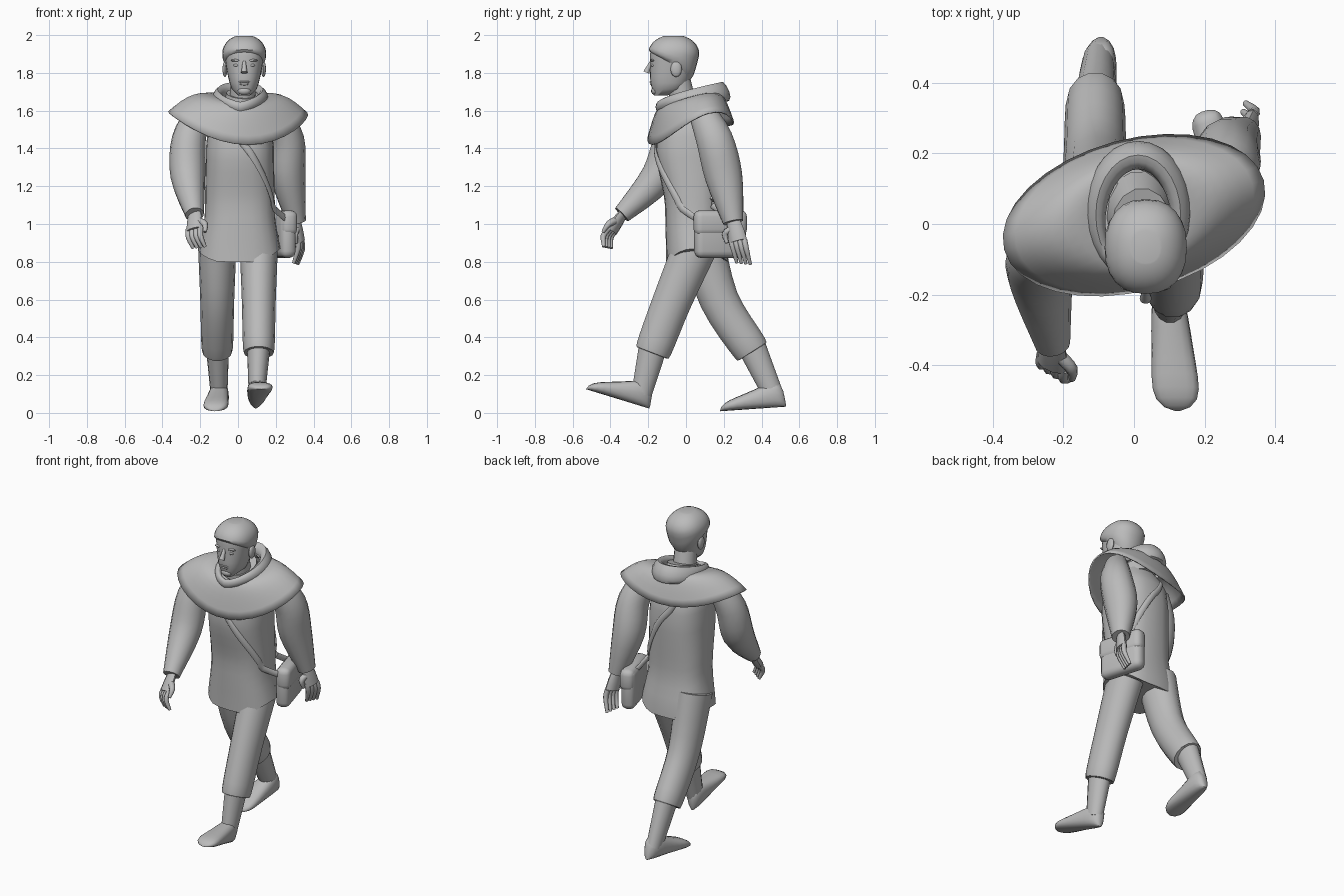
import bpy, bmesh
from math import sin, cos, pi, radians, sqrt
from mathutils import Vector, Matrix

if "Cube" in bpy.data.objects:
    bpy.data.objects.remove(bpy.data.objects["Cube"])

grey = bpy.data.materials.new("plain_grey")
grey.use_nodes = True
grey.diffuse_color = (.5, .5, .5, 1)
grey.node_tree.nodes["Principled BSDF"].inputs["Base Color"].default_value = grey.diffuse_color
parts = []


def finish(name, bm):
    bmesh.ops.recalc_face_normals(bm, faces=bm.faces)
    mesh = bpy.data.meshes.new(name)
    bm.to_mesh(mesh)
    bm.free()
    mesh.materials.append(grey)
    obj = bpy.data.objects.new(name, mesh)
    bpy.context.collection.objects.link(obj)
    parts.append(obj)
    return obj


def turn(count):
    """Evenly spaced angles around a full circle."""
    return [2 * pi * i / count for i in range(count)]


def loft(name, rings, caps=True):
    """Skin a list of closed rings of points."""
    bm = bmesh.new()
    rows = [[bm.verts.new(point) for point in ring] for ring in rings]
    count = len(rows[0])
    for low, high in zip(rows, rows[1:]):
        for i in range(count):
            j = (i + 1) % count
            bm.faces.new((low[i], low[j], high[j], high[i]))
    if caps:
        bm.faces.new(rows[0])
        bm.faces.new(rows[-1])
    return finish(name, bm)


def spline(points, steps):
    """Catmull-Rom curve through points of any dimension."""
    padded = [points[0], *points, points[-1]]
    curve = []
    for a, b, c, d in zip(padded, padded[1:], padded[2:], padded[3:]):
        for k in range(steps):
            t = k / steps
            curve.append(b + ((c - a) + ((a * 2 - b * 5 + c * 4 - d) + (b * 3 - a - c * 3 + d) * t) * t) * t / 2)
    return curve + [points[-1]]


def limb(name, joints, radii, squash=1, ref=(1, 0, 0), sides=14, steps=4):
    """Tapered tube through joints; radii lie along ref, and squash scales the other way."""
    path = spline([Vector((*joint, radius)) for joint, radius in zip(joints, radii)], steps)
    rings = []
    for k, point in enumerate(path):
        along = (path[min(k + 1, len(path) - 1)].xyz - path[max(k - 1, 0)].xyz).normalized()
        u = Vector(ref)
        u = (u - u.dot(along) * along).normalized()
        v = along.cross(u) * squash
        rings.append([point.xyz + (u * cos(a) + v * sin(a)) * point.w for a in turn(sides)])
    return loft(name, rings)


def ball(name, centre, size):
    bm = bmesh.new()
    bmesh.ops.create_uvsphere(bm, u_segments=12, v_segments=8, radius=1,
                              matrix=Matrix.Translation(centre) @ Matrix.Diagonal((*size, 1)))
    return finish(name, bm)


def box(name, matrix, size, bevel):
    bm = bmesh.new()
    bmesh.ops.create_cube(bm, size=1, matrix=matrix @ Matrix.Diagonal((*size, 1)))
    bmesh.ops.bevel(bm, geom=bm.edges[:], offset=bevel, segments=3, affect='EDGES', profile=.5)
    return finish(name, bm)


def power(value, exponent):
    return abs(value) ** exponent * (1 if value >= 0 else -1)


# Tunic: height, centre y, half width, half depth
TUNIC = [Vector(row) for row in ((.8, .06, .22, .165), (1.07, .04, .185, .15), (1.4, .02, .18, .18),
                                 (1.5, .02, .17, .17), (1.65, .02, .1, .1))]


def tunic_point(angle, z, offset=0):
    for low, high in zip(TUNIC, TUNIC[1:]):
        if z <= high[0]:
            break
    t = (z - low[0]) / (high[0] - low[0])
    _, y, width, depth = low.lerp(high, t * t * (3 - 2 * t))
    return Vector((.01 + (width + offset) * power(cos(angle), .8), y + (depth + offset) * power(sin(angle), .8), z))


rows = []
for k in range(15):
    row = []
    for angle in turn(24):
        hem = .79 + .07 * cos(angle) ** 2 + .01 * cos(angle)
        row.append(tunic_point(angle, max(.8, hem) + (1.64 - hem) * k / 14.3))
    rows.append(row)
loft("tunic", rows)


# Legs: trouser gathered below the knee, sturdy shin, and a soft shoe tilted by pitch
def leg(side, sign, knee, cuff, ankle, heel, pitch):
    x = sign * .11
    knee, cuff = Vector((x, *knee)), Vector((x, *cuff))
    gather = cuff + (cuff - knee).normalized() * .015
    limb(side + "_trouser", [(x, .075, .94), knee, cuff, gather], (.104, .09, .083, .066), 1.18)
    limb(side + "_shin", [cuff + Vector((0, 0, .03)), (sign * .1, *ankle)], (.063, .044), 1.25)
    tilt = radians(pitch)
    forward, up = Vector((0, -cos(tilt), sin(tilt))), Vector((0, sin(tilt), cos(tilt)))
    rings = []
    for k in range(13):
        t = (1 - cos(pi * (k + .3) / 12.6)) / 2
        rounding = sqrt(1 - (2 * t - 1) ** 6)
        width = (.045 + .028 * t) * rounding
        height = (.045 + .12 * (1 - t) ** 1.2) * rounding
        centre = Vector((sign * (.093 + .03 * t), *heel)) + forward * .35 * t + up * (.003 + height / 2)
        rings.append([centre + Vector((width * power(cos(a), .8), 0, 0)) + up * height / 2 * power(sin(a), .8)
                      for a in turn(16)])
    loft(side + "_shoe", rings)


leg("left", 1, (-.07, .6), (-.17, .34), (-.235, .1), (-.195, .02), 17)
leg("right", -1, (.175, .6), (.337, .345), (.465, .09), (.53, .03), -4)

# Sleeves
SLEEVE = (.065, .09, .092, .05)
limb("right_sleeve", [(-.2, -.03, 1.6), (-.26, -.08, 1.45), (-.265, -.15, 1.25), (-.23, -.34, 1.05)], SLEEVE)
limb("left_sleeve", [(.2, .08, 1.6), (.26, .15, 1.45), (.265, .2, 1.25), (.31, .25, 1.01)], SLEEVE, 1.1)


# Hands: palm, four curled fingers, and a thumb on the side given by across
def hand(side, wrist, knuckle, tip, across):
    wrist, knuckle, tip, across = map(Vector, (wrist, knuckle, tip, across))
    across.normalize()
    middle = wrist.lerp(knuckle, .5)
    limb(side + "_palm", [wrist, middle, knuckle], (.036, .046, .05), .55, across, 10, 2)
    bend = (knuckle - wrist).normalized() * .05
    for i in range(4):
        spread = across * (i - 1.5) * .025
        base = knuckle + spread - bend / 5
        limb(f"{side}_finger_{i + 1}", [base, base + bend, tip + spread], (.016, .015, .009), 1, across, 8, 3)
    root, out = middle + across * .03, middle + across * .065 + bend / 2
    limb(side + "_thumb", [root, out, out + bend], (.02, .017, .009), 1, across, 8, 3)


hand("right", (-.23, -.33, 1.06), (-.23, -.395, .965), (-.205, -.415, .875), (.8, -.5, .1))
hand("left", (.31, .25, 1.02), (.325, .275, .91), (.305, .305, .79), (-.3, -1, .1))

# Shoulder cape: a draped oval, turned with the shoulders and lowest in front
twist = Matrix.Rotation(radians(15), 3, 'Z')
rows = []
for k in range(9):
    t = k / 8
    row = []
    for angle in turn(32):
        c, s = cos(angle), sin(angle)
        rim = twist @ Vector((.38 * c, .215 * s, 0)) + Vector((0, .025, 1.47 + .12 * c * c + .05 * s))
        collar = twist @ Vector((.1 * c, .14 * s, 0)) + Vector((.01, .02, 1.67 + .03 * s))
        row.append(collar.lerp(rim, t) + Vector((0, 0, .05 * sin(pi * t))))
    rows.append(row)
cape = loft("shoulder_cape", rows, caps=False)
cape.modifiers.new("cloth", 'SOLIDIFY').thickness = .008

# Lowered hood: a rolled collar, higher and fuller at the back
rows = []
for k in range(11):
    roll = radians(240 - 30 * k)
    row = []
    for angle in turn(28):
        back = (1 + sin(angle)) / 2
        out = (.016 + .024 * back) * cos(roll)
        z = 1.62 + .085 * back ** .6 + (.026 + .022 * back) * sin(roll) - .8 * back * max(0, out)
        row.append((.012 + (.12 + out) * cos(angle), .025 + (.17 + out) * sin(angle), z))
    rows.append(row)
loft("lowered_hood", rows, caps=False)
limb("inner_collar", [(.015, .03, 1.58), (.022, 0, 1.69)], (.1, .084), 1.25)

# Neck and head: a tapered jaw below the brow and a round dome above it
limb("neck", [(.02, 0, 1.58), (.03, -.05, 1.8)], (.07, .066))
MID = .033


def head_point(angle, z, offset=0):
    rise = min(1, (z - 1.68) / .22)
    dome = sqrt(1 - max(0, (z - 1.9) / .1) ** 2)
    width = (.03 + .076 * rise ** .4) * dome + offset
    front = -.17 - .02 * min(1, 3 * rise)
    back = -.1 + .16 * rise ** .3
    depth = (back - front) / 2 * dome + offset
    return (MID + width * power(cos(angle), .88), (front + back) / 2 + depth * power(sin(angle), .88), z)


loft("head", [[head_point(a, 1.68 + .3 * sin(pi / 2 * k / 14)) for a in turn(24)] for k in range(15)])

# Hair: fringe in front, sloping over the ears to the nape
rows = []
for k in range(11):
    row = []
    for angle in turn(24):
        edge = 1.75 + .16 * ((1 - sin(angle)) / 2) ** .7
        z = edge + (1.996 - edge) * sin(pi / 2 * k / 10)
        row.append(head_point(angle, z, .011 * min(1, k)))
    rows.append(row)
loft("hair", rows)

# Face
limb("nose", [(MID, -.18, 1.865), (MID, -.2, 1.825), (MID, -.21, 1.802)], (.008, .013, .017))
ball("upper_lip", (MID, -.183, 1.753), (.03, .01, .006))
ball("lower_lip", (MID, -.181, 1.741), (.026, .01, .007))
ball("chin", (MID, -.165, 1.705), (.035, .02, .022))
for side, sign in (("left", 1), ("right", -1)):
    ball(side + "_eye", (MID + sign * .04, -.174, 1.84), (.017, .012, .008))
    ball(side + "_ear", (MID + sign * .102, -.052, 1.82), (.013, .03, .042))
    ball(side + "_brow", (MID + sign * .04, -.177, 1.866), (.032, .012, .007))

# Satchel with flap, and its strap over the right shoulder
frame = Matrix.Translation((.235, .18, .945)) @ Matrix.Rotation(radians(16), 4, 'Z')
box("satchel", frame, (.085, .28, .25), .036)
box("satchel_flap", frame @ Matrix.Translation((.005, 0, .06)), (.088, .288, .135), .034)


def strap(name, start, stop, top, low, end):
    points = []
    for k in range(9):
        t = k / 8
        points.append(tunic_point(radians(start + (stop - start) * t), top + (low - top) * t, .005))
    limb(name, points + [end], [.018] * 10, .4, (0, 0, 1), 8, 2)


strap("front_strap", -98, -18, 1.48, 1.08, (.265, .07, 1.02))
strap("back_strap", 105, 35, 1.52, 1.1, (.205, .27, 1.02))

# Smooth shading with crisp edges
bpy.ops.object.select_all(action='DESELECT')
for obj in parts:
    obj.select_set(True)
bpy.context.view_layer.objects.active = parts[0]
bpy.ops.object.shade_smooth_by_angle(angle=radians(50))
